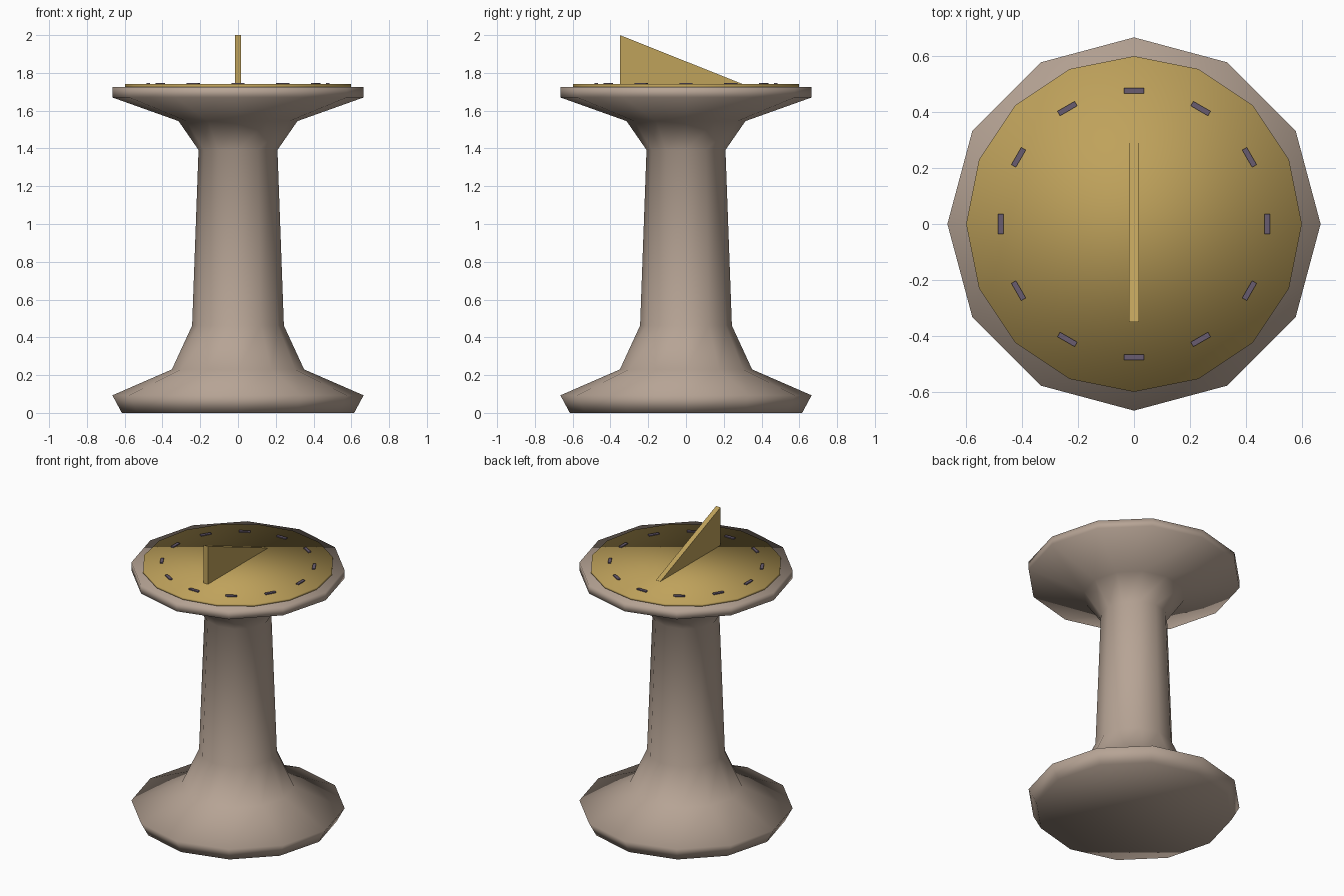
import bpy, bmesh, math
from mathutils import Matrix

if "Cube" in bpy.data.objects:
    bpy.data.objects.remove(bpy.data.objects["Cube"])


def material(name, rgb):
    m = bpy.data.materials.new(name)
    m.diffuse_color = (*rgb, 1)
    m.use_nodes = True
    m.node_tree.nodes["Principled BSDF"].inputs["Base Color"].default_value = m.diffuse_color
    return m


STONE = material("warm_stone", (0.47, 0.37, 0.30))
BRASS = material("brass", (0.52, 0.36, 0.105))
MARK = material("dark_violet", (0.14, 0.107, 0.16))


def finish(name, bm, mat, smooth=False):
    bmesh.ops.recalc_face_normals(bm, faces=bm.faces)
    for f in bm.faces:
        f.smooth = smooth
    me = bpy.data.meshes.new(name)
    bm.to_mesh(me)
    bm.free()
    me.materials.append(mat)
    ob = bpy.data.objects.new(name, me)
    bpy.context.collection.objects.link(ob)
    return ob


def turned(name, profile, sides, mat):
    """Stack of rings from (radius, height) pairs, capped at both ends."""
    bm = bmesh.new()
    rings = []
    for r, z in profile:
        rings.append([bm.verts.new((r * math.cos(i * math.tau / sides),
                                    r * math.sin(i * math.tau / sides), z))
                      for i in range(sides)])
    for a, b in zip(rings, rings[1:]):
        for i in range(sides):
            j = (i + 1) % sides
            bm.faces.new((a[i], a[j], b[j], b[i]))
    bm.faces.new(rings[0][::-1])
    bm.faces.new(rings[-1])
    return finish(name, bm, mat, smooth=True)


# Stone pedestal with flared foot and top
turned("pedestal", [(0.615, 0), (0.665, 0.093), (0.35, 0.23), (0.243, 0.462),
                    (0.209, 1.392), (0.315, 1.545), (0.665, 1.67),
                    (0.665, 1.725)], 12, STONE)

# Brass dial plate
turned("dial_plate", [(0.598, 1.722), (0.598, 1.74)], 16, BRASS)

# Triangular gnomon: side outline extruded across x
bm = bmesh.new()
outline = [(-0.35, 1.736), (0.30, 1.736), (0.30, 1.741), (-0.35, 2.0)]
face = bm.faces.new([bm.verts.new((-0.017, y, z)) for y, z in outline])
ext = bmesh.ops.extrude_face_region(bm, geom=[face])
bmesh.ops.translate(bm, vec=(0.034, 0, 0),
                    verts=[v for v in ext["geom"] if isinstance(v, bmesh.types.BMVert)])
finish("gnomon", bm, BRASS)

# Twelve hour marks around the dial
bm = bmesh.new()
for i in range(12):
    place = (Matrix.Rotation(i * math.tau / 12, 4, 'Z')
             @ Matrix.Translation((0.475, 0, 1.742))
             @ Matrix.Diagonal((0.019, 0.071, 0.009, 1)))
    bmesh.ops.create_cube(bm, size=1, matrix=place)
finish("hour_marks", bm, MARK)
